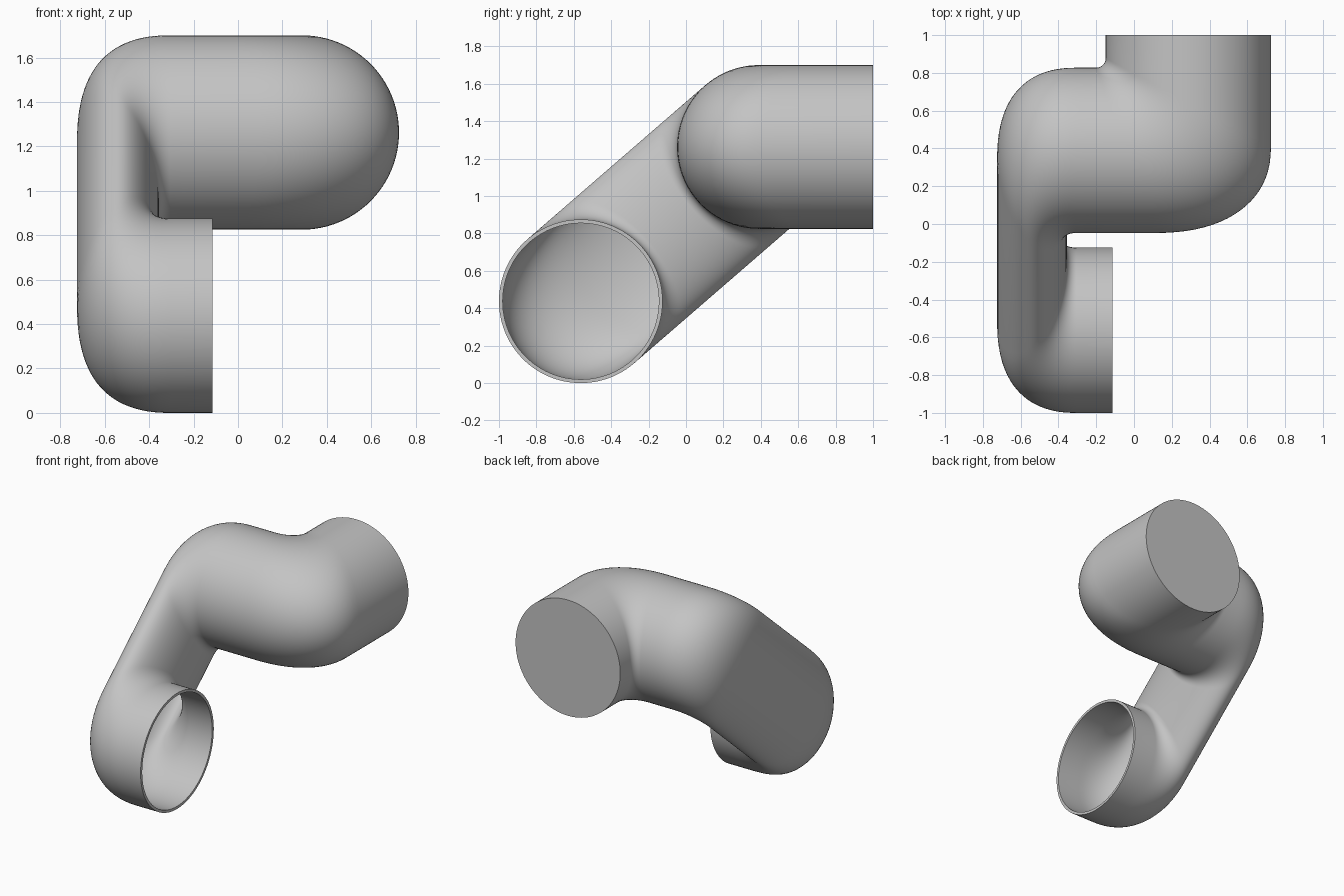
import bpy, bmesh
from math import sin, cos, pi, hypot, atan2
from mathutils import Vector

if "Cube" in bpy.data.objects:
    bpy.data.objects.remove(bpy.data.objects["Cube"], do_unlink=True)

SEGMENTS, STEPS = 96, 20
R = 0.4375                                  # pipe radius
LOW = Vector((0, -0.5625, R))               # lower pipe axis
HIGH = Vector((0, 0.39, 1.2625))            # upper pipe axis
LENGTH = (HIGH - LOW).length
ALONG = (HIGH - LOW).normalized()           # direction of the sloping link
ACROSS = Vector((0, -ALONG.z, ALONG.y))
TILT = atan2(ALONG.z, ALONG.y)
X, Y, Z = Vector((1, 0, 0)), Vector((0, 1, 0)), Vector((0, 0, 1))
WALL_IN, WALL_OUT = -0.355, -0.725          # inner and outer faces of the link


def corner(tip, d_in, d_out, r_in, r_out, power):
    """Rounded corner between two directions."""
    centre = tip - d_in * r_in + d_out * r_out
    pts = []
    for i in range(STEPS + 1):
        t = i / STEPS * pi / 2
        pts.append(centre + d_in * r_in * max(sin(t), 0) ** (2 / power)
                   - d_out * r_out * max(cos(t), 0) ** (2 / power))
    return pts


def inside(tip, d_in, d_out):
    return corner(tip, d_in, d_out, 0.05, 0.05, 2)


def add_rings(bm, inner, outer, side, angle):
    """Elliptical cross-sections spanning an inner and an outer path."""
    rings = []
    for a, b in zip(inner, outer):
        mid, half = (a + b) / 2, (a - b) / 2
        rings.append([bm.verts.new(mid + half * cos(angle(k)) + side * R * sin(angle(k)))
                      for k in range(SEGMENTS)])
    return rings


def turn(k):
    return 2 * pi * k / SEGMENTS


# Paths of the lower pipe, the sloping link and the start of the upper pipe
mouth, join = X * -0.115, X * -0.25
near, far = LOW + ALONG * R, LOW - ALONG * R
top_near, top_far = HIGH - ALONG * R, HIGH + ALONG * R
inner = ([near + mouth] + inside(near + X * WALL_IN, -X, ALONG)
         + inside(top_near + X * WALL_IN, ALONG, X) + [top_near + join])
outer = ([far + mouth] + corner(far + X * WALL_OUT, -X, ALONG, 0.42, 0.5, 2.3)
         + corner(top_far + X * WALL_OUT, ALONG, X, 0.5, 0.42, 2.3) + [top_far + join])

# Paths of the elbow that turns the upper pipe to the back
inner2 = inside(HIGH + Y * R + X * -0.15, X, Y) + [Vector((-0.15, 1, HIGH.z))]
outer2 = (corner(HIGH - Y * R + X * 0.725, X, Y, 0.62, 0.46, 2.3)
          + [Vector((0.725, 1, HIGH.z))])

bm = bmesh.new()
rings = add_rings(bm, inner, outer, ACROSS, turn)
rings += add_rings(bm, inner2, outer2, Z, lambda k: TILT + pi - turn(k))
for a, b in zip(rings, rings[1:]):
    for k in range(SEGMENTS):
        n = (k + 1) % SEGMENTS
        bm.faces.new((a[k], a[n], b[n], b[k]))
bm.faces.new(rings[-1])                     # closed back end
bmesh.ops.recalc_face_normals(bm, faces=bm.faces)
if max(bm.faces, key=lambda f: f.calc_center_median().y).normal.y < 0:
    bmesh.ops.reverse_faces(bm, faces=bm.faces)

mesh = bpy.data.meshes.new("bent_pipe_arm")
bm.to_mesh(mesh)
bm.free()
arm = bpy.data.objects.new("bent_pipe_arm", mesh)
bpy.context.collection.objects.link(arm)

# Grey material
grey = bpy.data.materials.new("light_grey")
grey.use_nodes = True
colour = (0.55, 0.55, 0.55, 1)
grey.diffuse_color = colour
grey.node_tree.nodes["Principled BSDF"].inputs["Base Color"].default_value = colour
mesh.materials.append(grey)

# Thin wall, visible at the open mouth
bpy.ops.object.select_all(action='DESELECT')
arm.select_set(True)
bpy.context.view_layer.objects.active = arm
wall = arm.modifiers.new("wall", 'SOLIDIFY')
wall.thickness = 0.02
wall.offset = -1
bpy.ops.object.modifier_apply(modifier=wall.name)
bpy.ops.object.shade_smooth_by_angle(angle=pi / 6)
